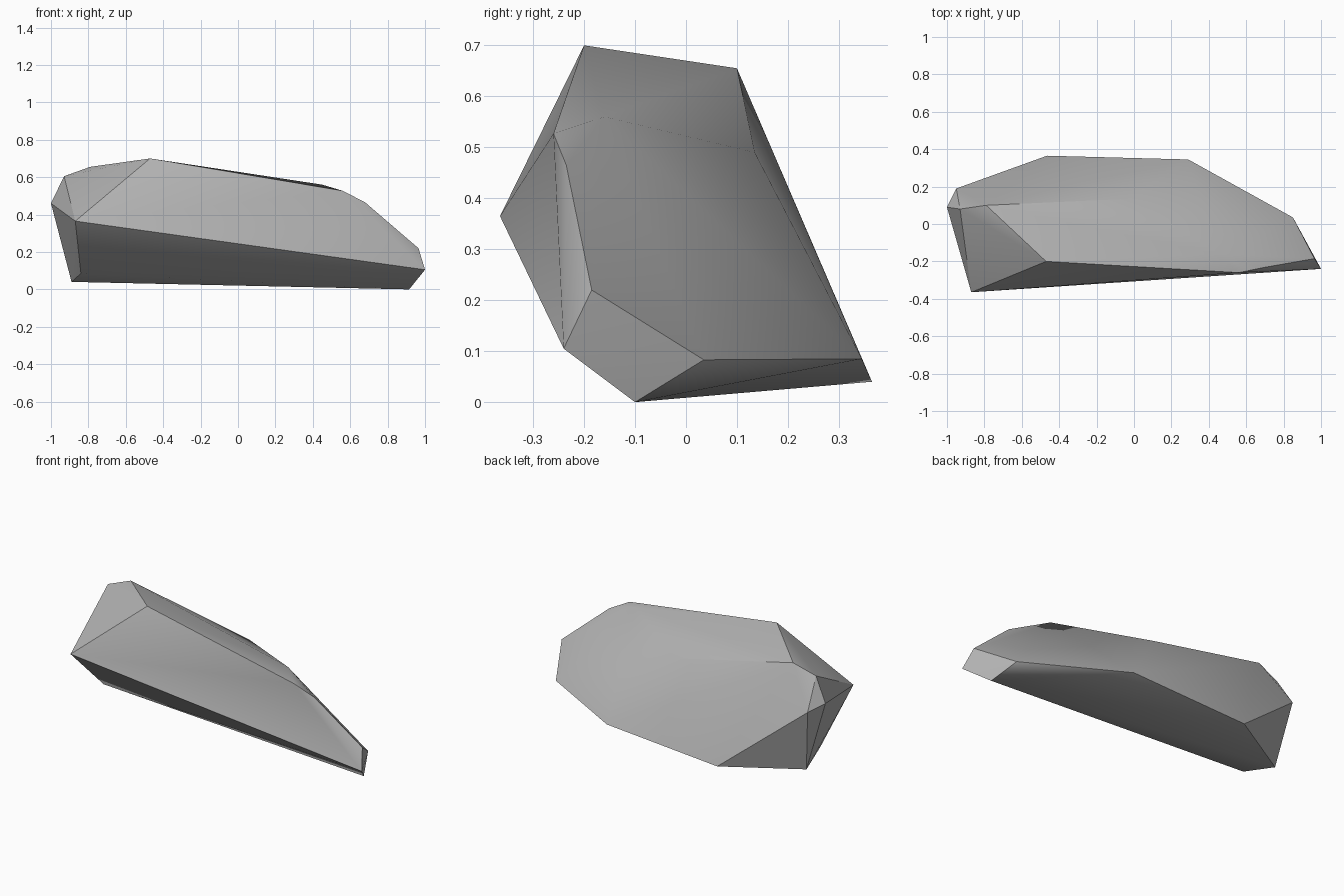
import bpy
import bmesh
import math

cube = bpy.data.objects.get("Cube")
if cube:
    bpy.data.objects.remove(cube, do_unlink=True)

# Grey stone
stone = bpy.data.materials.new("stone_grey")
stone.use_nodes = True
grey = (0.45, 0.45, 0.45, 1)
stone.diffuse_color = grey
stone.node_tree.nodes["Principled BSDF"].inputs["Base Color"].default_value = grey

# Corner points of the faceted boulder, grouped by region
top_ridge = [(-0.93, 0.08, 0.605), (-0.79, 0.10, 0.655), (-0.47, -0.20, 0.70),
             (0.45, -0.16, 0.56), (0.56, -0.26, 0.527), (0.68, -0.235, 0.465),
             (-0.02, 0.135, 0.49)]
blunt_end = [(-1.0, 0.09, 0.46), (-0.95, 0.19, 0.43), (-0.87, -0.365, 0.365)]
narrow_end = [(0.965, -0.185, 0.22), (1.0, -0.24, 0.105), (0.85, 0.035, 0.083)]
underside = [(-0.84, -0.09, 0.085), (-0.89, 0.115, 0.04), (0.915, -0.10, 0.0),
             (-0.465, 0.365, 0.04), (0.29, 0.345, 0.085)]

# Wrap the corners in a closed shell
bm = bmesh.new()
for corner in top_ridge + blunt_end + narrow_end + underside:
    bm.verts.new(corner)
bmesh.ops.convex_hull(bm, input=bm.verts[:])
bmesh.ops.dissolve_limit(bm, angle_limit=math.radians(1),
                         verts=bm.verts[:], edges=bm.edges[:])
bmesh.ops.recalc_face_normals(bm, faces=bm.faces[:])

mesh = bpy.data.meshes.new("boulder")
bm.to_mesh(mesh)
bm.free()
mesh.materials.append(stone)
boulder = bpy.data.objects.new("boulder", mesh)
bpy.context.collection.objects.link(boulder)

# Soft shading over shallow creases, crisp main edges
bpy.ops.object.select_all(action='DESELECT')
boulder.select_set(True)
bpy.context.view_layer.objects.active = boulder
bpy.ops.object.shade_smooth_by_angle(angle=math.radians(30))
